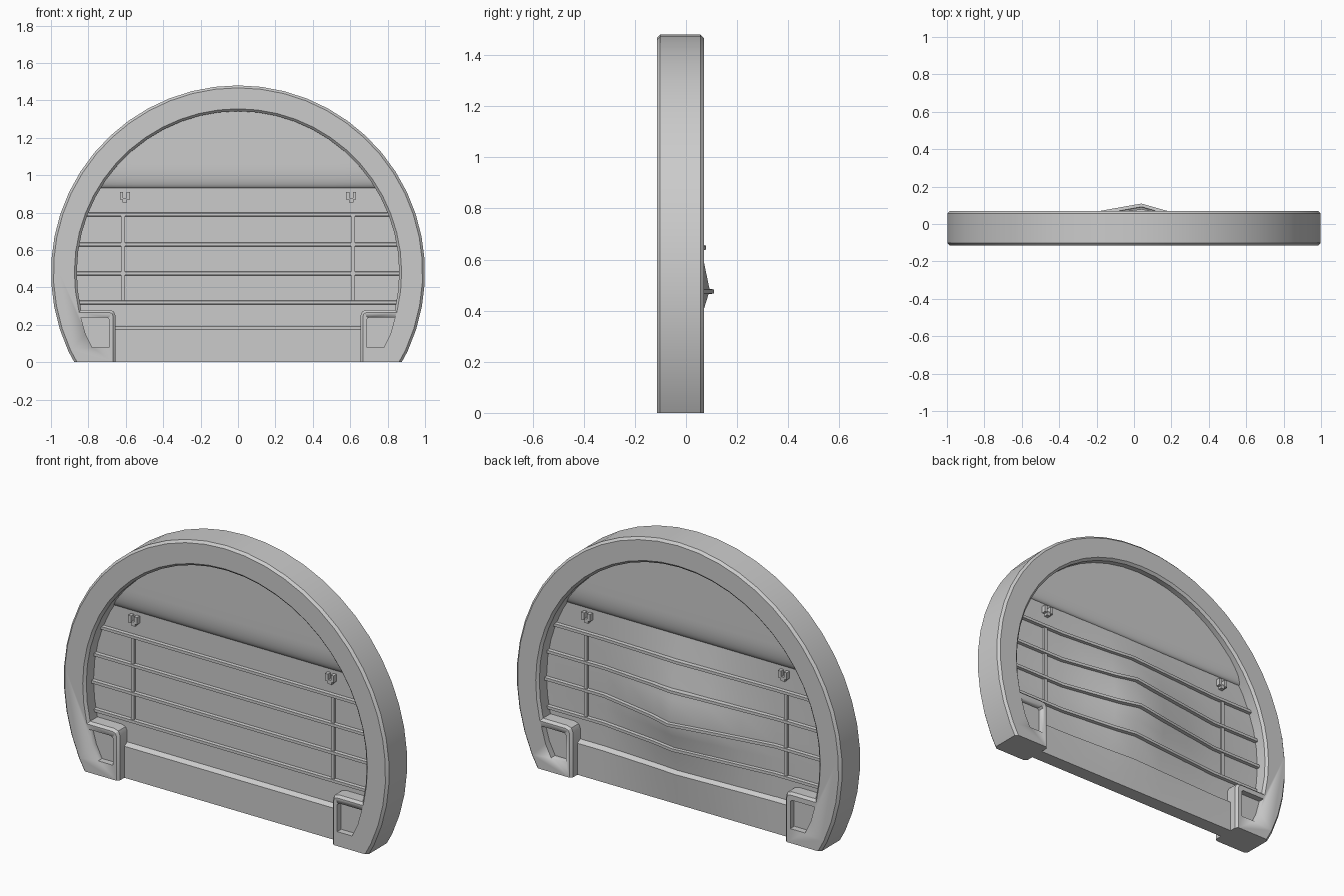
import bpy, bmesh, math

if "Cube" in bpy.data.objects:
    bpy.data.objects.remove(bpy.data.objects["Cube"])

MID = -0.022       # centre plane of the frame in y
CZ = 0.48          # height of the arch centre
HALF = 0.092       # half depth of the frame
DOOR = 0.015       # half thickness of the door
COLUMNS = (-0.9, -0.55, -0.35, -0.17, 0.04, 0.17, 0.35, 0.5, 0.9)

grey = bpy.data.materials.new("plain_grey")
grey.use_nodes = True
grey.diffuse_color = (0.6, 0.6, 0.6, 1)
grey.node_tree.nodes["Principled BSDF"].inputs["Base Color"].default_value = (0.6, 0.6, 0.6, 1)


def finish(name, bm, angle=30):
    bmesh.ops.remove_doubles(bm, verts=bm.verts, dist=1e-5)
    bmesh.ops.recalc_face_normals(bm, faces=bm.faces)
    mesh = bpy.data.meshes.new(name)
    bm.to_mesh(mesh)
    bm.free()
    mesh.materials.append(grey)
    ob = bpy.data.objects.new(name, mesh)
    bpy.context.collection.objects.link(ob)
    bpy.ops.object.select_all(action='DESELECT')
    ob.select_set(True)
    bpy.context.view_layer.objects.active = ob
    bpy.ops.object.shade_smooth_by_angle(angle=math.radians(angle))
    return ob


def prism(bm, outline, y0, y1):
    """Extrude an x-z outline from y0 to y1."""
    face = bm.faces.new([bm.verts.new((x, y0, z)) for x, z in outline])
    ext = bmesh.ops.extrude_face_region(bm, geom=[face])
    for v in ext["geom"]:
        if isinstance(v, bmesh.types.BMVert):
            v.co.y = y1


def interp(t, points):
    for (a, fa), (b, fb) in zip(points, points[1:]):
        if a <= t <= b:
            return fa + (fb - fa) * (t - a) / (b - a)
    return 0.0


def bump(x, z):
    """Outward dent on the back of the door."""
    across = interp(x, [(-0.55, 0), (-0.17, 0.62), (0.04, 1), (0.17, 0.62), (0.5, 0)])
    up = interp(z, [(0, 0), (0.18, 0.25), (0.4, 0.75), (0.48, 1), (0.6, 0.75), (0.93, 0)])
    return 0.1 * across * up


def reach(z):
    """Half width of anything that ends inside the ring."""
    return math.sqrt(0.9 ** 2 - (z - CZ) ** 2)


def slab(name, rows, dent=True):
    """Panel from (z, half thickness) rows, spanning the arch."""
    bm = bmesh.new()
    sheets = []
    for side in (-1, 1):
        sheet = []
        for z, half in rows:
            w = reach(z)
            line = []
            for c in COLUMNS:
                x = max(-w, min(w, c))
                y = MID + side * half + (bump(x, z) if dent and side > 0 else 0)
                line.append(bm.verts.new((x, y, z)))
            sheet.append(line)
        for a, b in zip(sheet, sheet[1:]):
            for i in range(len(COLUMNS) - 1):
                bm.faces.new((a[i], a[i + 1], b[i + 1], b[i]))
        sheets.append(sheet)
    front, back = sheets
    rim = lambda s: ([r[0] for r in s] + s[-1][1:] + [r[-1] for r in reversed(s[:-1])]
                     + s[0][-2:0:-1])
    f, b = rim(front), rim(back)
    for i in range(len(f)):
        j = (i + 1) % len(f)
        bm.faces.new((f[i], f[j], b[j], b[i]))
    return finish(name, bm)


# Arched frame with corner blocks at its feet
def arc(radius, a0, a1, n):
    return [(radius * math.cos(a0 + (a1 - a0) * i / n),
             CZ + radius * math.sin(a0 + (a1 - a0) * i / n)) for i in range(n + 1)]


low = math.asin(-0.53)
top = math.asin((0.28 - CZ) / 0.862)
foot = [(-0.69, 0.28), (-0.665, 0.272), (-0.655, 0.25), (-0.655, -0.05)]
outline = arc(1.0, low, math.pi - low, 34)
outline += list(reversed(foot))
outline += arc(0.862, math.pi - top, top, 30)
outline += [(-x, z) for x, z in foot]
bm = bmesh.new()
prism(bm, outline, MID - HALF, MID + HALF)
rims = [e for e in bm.edges if abs(e.verts[0].co.y - e.verts[1].co.y) < 1e-6]
bmesh.ops.bevel(bm, geom=rims, offset=0.013, segments=1, affect='EDGES')
cut = bmesh.ops.bisect_plane(bm, geom=bm.verts[:] + bm.edges[:] + bm.faces[:],
                             plane_co=(0, 0, 0), plane_no=(0, 0, 1), clear_inner=True)
bmesh.ops.holes_fill(bm, edges=[e for e in bm.edges if e.is_boundary])
frame = finish("arched_frame", bm)

# Shallow pockets in the corner blocks, front and back
pocket = [(0.84, 0.24), (0.70, 0.24), (0.69, 0.23), (0.69, 0.08), (0.78, 0.08), (0.815, 0.15)]
bm = bmesh.new()
for s in (-1, 1):
    for side in (-1, 1):
        prism(bm, [(s * x, z) for x, z in pocket],
              MID + side * (HALF - 0.035), MID + side * (HALF + 0.05))
cutter = finish("pocket_cutter", bm)
mod = frame.modifiers.new("pockets", 'BOOLEAN')
mod.operation = 'DIFFERENCE'
mod.solver = 'EXACT'
mod.object = cutter
bpy.context.view_layer.objects.active = frame
bpy.ops.object.modifier_apply(modifier="pockets")
bpy.data.objects.remove(cutter)

# Door sheet, thicker bottom rail and rounded header
slab("door_sheet", [(z, DOOR) for z in (0.1, 0.18, 0.32, 0.4, 0.48, 0.6, 0.7, 0.8, 0.95)])
slab("bottom_rail", [(0, 0.04), (0.09, 0.04), (0.175, 0.04), (0.19, DOOR)])
header = []
for i in range(9):
    a = math.pi / 2 * i / 8
    header.append((1.05 - 0.12 * math.cos(a), 0.014 + 0.034 * math.sin(a)))
header += [(1.05 + 0.325 * math.sin(math.pi / 2 * i / 8), 0.048) for i in range(1, 9)]
slab("header_panel", header, dent=False)


# Horizontal bars on both sides; the back ones follow the dent
def bar(name, z, side):
    bm = bmesh.new()
    w = reach(z)
    rings = []
    for c in COLUMNS:
        x = max(-w, min(w, c))
        push = bump(x, z) if side > 0 else 0
        zz = z + 0.25 * push if side > 0 and z > 0.5 else z
        inner = MID + side * (DOOR - 0.008) + push
        outer = MID + side * (DOOR + 0.018) + push
        rings.append([bm.verts.new(p) for p in (
            (x, inner, zz - 0.011), (x, outer, zz - 0.008),
            (x, outer, zz + 0.008), (x, inner, zz + 0.011))])
    for a, b in zip(rings, rings[1:]):
        for i in range(4):
            bm.faces.new((a[i], a[i - 1], b[i - 1], b[i]))
    bm.faces.new(rings[0])
    bm.faces.new(rings[-1])
    finish(name, bm)


def box(bm, x, z0, z1, width, side, depth):
    prism(bm, [(x - width / 2, z0), (x + width / 2, z0),
               (x + width / 2, z1), (x - width / 2, z1)],
          MID + side * (DOOR - 0.005), MID + side * (DOOR + depth))


for side, place in ((-1, "front"), (1, "back")):
    for i, z in enumerate((0.32, 0.475, 0.63, 0.79)):
        bar(f"{place}_bar_{i + 1}", z, side)
    for s, hand in ((-1, "right"), (1, "left")):
        # Upright strip joining the bars
        bm = bmesh.new()
        box(bm, s * 0.615, 0.32, 0.79, 0.02, side, 0.012)
        finish(f"{place}_{hand}_upright", bm)
        # Forked latch under the header
        bm = bmesh.new()
        for k in (-1, 1):
            box(bm, s * 0.605 + k * 0.018, 0.87, 0.91, 0.018, side, 0.025)
        box(bm, s * 0.605, 0.855, 0.878, 0.024, side, 0.022)
        finish(f"{place}_{hand}_latch", bm)
